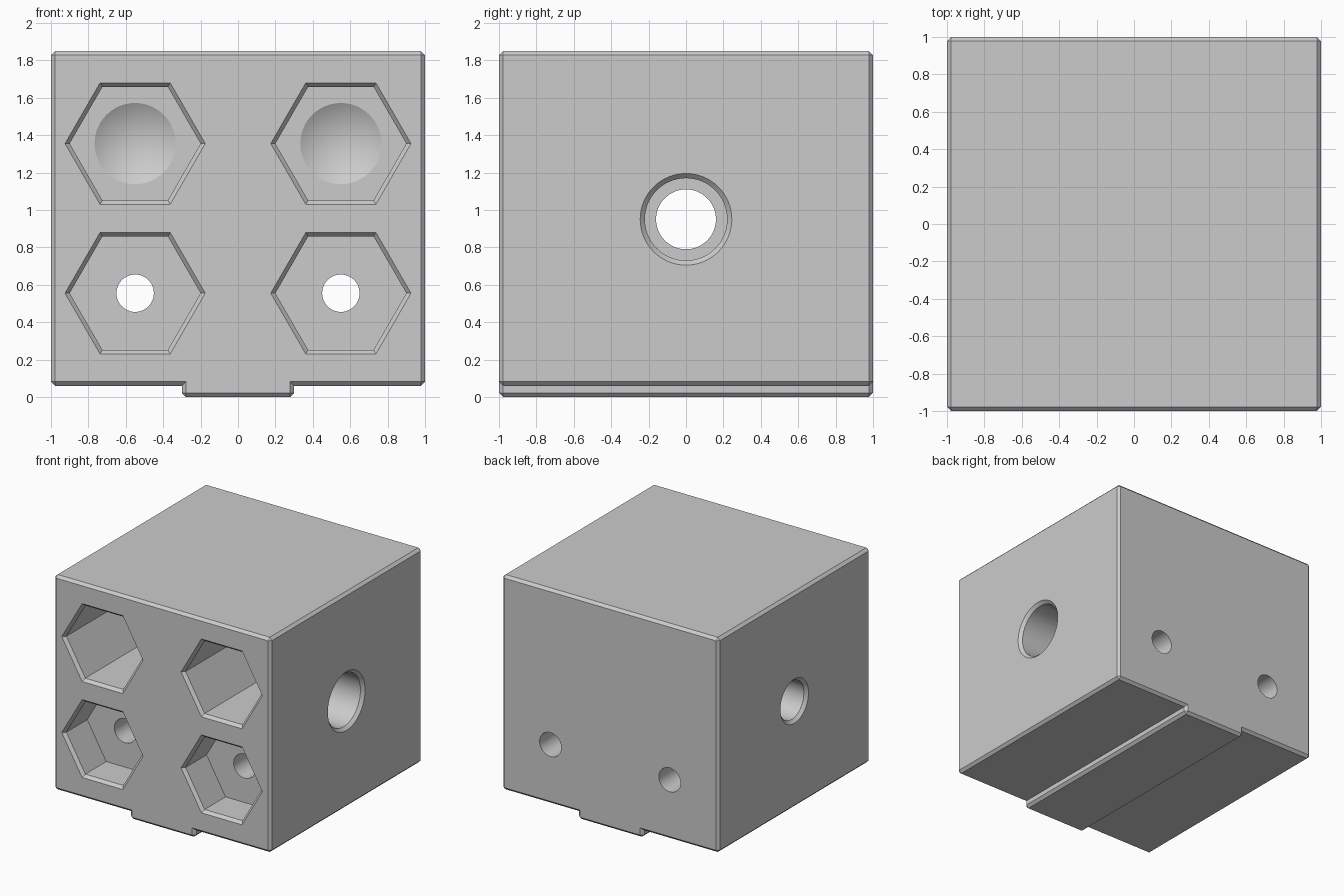
import bpy, bmesh, math
from mathutils import Vector

if "Cube" in bpy.data.objects:
    bpy.data.objects.remove(bpy.data.objects["Cube"])

CHAMFER = 0.022
X, Y, Z = Vector((1, 0, 0)), Vector((0, 1, 0)), Vector((0, 0, 1))

grey = bpy.data.materials.new("plain_grey")
grey.use_nodes = True
grey.diffuse_color = (0.6, 0.6, 0.6, 1)
grey.node_tree.nodes["Principled BSDF"].inputs["Base Color"].default_value = (0.6, 0.6, 0.6, 1)


def add_object(name, bm):
    bmesh.ops.recalc_face_normals(bm, faces=bm.faces[:])
    mesh = bpy.data.meshes.new(name)
    bm.to_mesh(mesh)
    bm.free()
    mesh.materials.append(grey)
    obj = bpy.data.objects.new(name, mesh)
    bpy.context.collection.objects.link(obj)
    return obj


def chamfered_box(name, half_x, z0, z1):
    bm = bmesh.new()
    bmesh.ops.create_cube(bm, size=2)
    for v in bm.verts:
        v.co = (v.co.x * half_x, v.co.y, z1 if v.co.z > 0 else z0)
    bmesh.ops.bevel(bm, geom=bm.edges[:], offset=CHAMFER, segments=1,
                    affect='EDGES', profile=0.5)
    return add_object(name, bm)


def turned_cutter(name, origin, u, axis, profile, sides):
    """Solid made of rings (radius, depth) along an axis; radius 0 is a point."""
    bm = bmesh.new()
    v = axis.cross(u)
    rings = []
    for radius, depth in profile:
        centre = Vector(origin) + axis * depth
        if radius == 0:
            rings.append([bm.verts.new(centre)])
            continue
        angles = [2 * math.pi * i / sides for i in range(sides)]
        rings.append([bm.verts.new(centre + (u * math.cos(a) + v * math.sin(a)) * radius)
                      for a in angles])
    for a, b in zip(rings, rings[1:]):
        for i in range(sides):
            j = (i + 1) % sides
            if len(b) == 1:
                bm.faces.new((a[i], a[j], b[0]))
            else:
                bm.faces.new((a[i], a[j], b[j], b[i]))
    for ring in (rings[0], rings[-1]):
        if len(ring) > 1:
            bm.faces.new(ring)
    return add_object(name, bm)


def combine(target, tool, operation):
    tool.hide_render = True
    mod = target.modifiers.new(operation.lower(), 'BOOLEAN')
    mod.operation, mod.solver, mod.object = operation, 'EXACT', tool
    bpy.context.view_layer.objects.active = target
    bpy.ops.object.modifier_apply(modifier=mod.name)
    bpy.data.objects.remove(tool)


# Block with a guide rail along its underside
block = chamfered_box("block", 1.0, 0.06, 1.85)
combine(block, chamfered_box("rail", 0.3, 0.0, 0.3), 'UNION')

# Hexagonal pockets: deep with a conical floor above, shallow with a through hole below
for x in (-0.55, 0.55):
    for z, depth in ((1.355, 0.75), (0.555, 0.3)):
        mouth = (x, -1, z)
        pocket = [(0.4, -0.025), (0.35, 0.025), (0.35, depth)]
        combine(block, turned_cutter("hex_pocket", mouth, X, Y, pocket, 6), 'DIFFERENCE')
        if z > 1:
            drill = [(0.217, depth - 0.1), (0.217, depth), (0, depth + 0.13)]
        else:
            drill = [(0.1, depth - 0.1), (0.1, 2.1)]
        combine(block, turned_cutter("drill", mouth, X, Y, drill, 48), 'DIFFERENCE')

# Stepped cross bore, chamfered at both mouths
bore = [(0.27, -0.025), (0.22, 0.025), (0.22, 1.5),
        (0.16, 1.5), (0.16, 1.975), (0.21, 2.025)]
combine(block, turned_cutter("bore", (1, 0, 0.95), Y, -X, bore, 64), 'DIFFERENCE')

# Smooth the round walls and keep the edges crisp
bpy.ops.object.select_all(action='DESELECT')
block.select_set(True)
bpy.context.view_layer.objects.active = block
bpy.ops.object.shade_smooth_by_angle(angle=math.radians(20))
